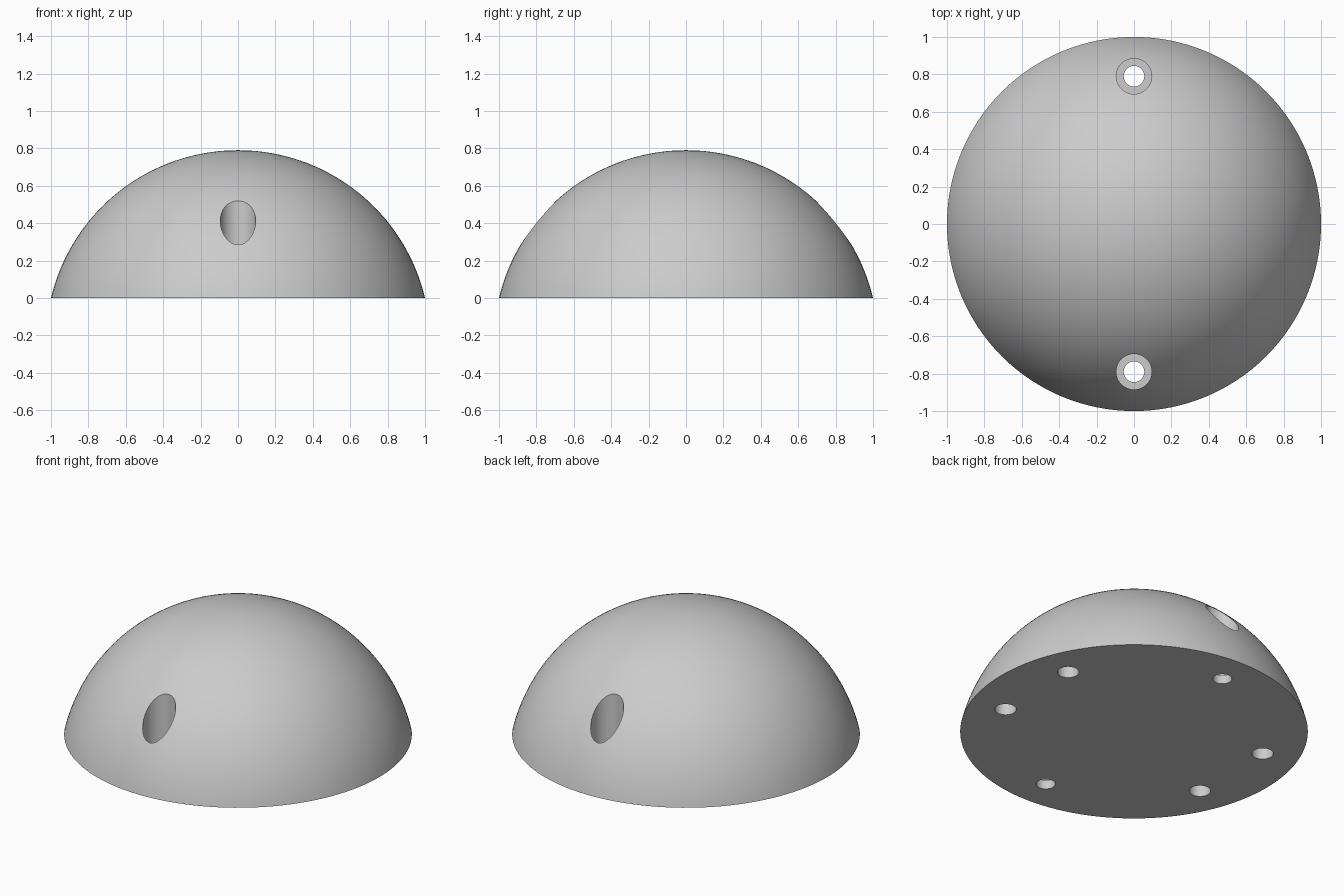
import bpy
import bmesh
from math import asin, cos, pi, radians, sin
from mathutils import Vector

cube = bpy.data.objects.get("Cube")
if cube:
    bpy.data.objects.remove(cube, do_unlink=True)

HEIGHT = 0.79
SPHERE_R = (1 + HEIGHT ** 2) / (2 * HEIGHT)

grey = bpy.data.materials.new("plain grey")
grey.use_nodes = True
grey.diffuse_color = (0.6, 0.6, 0.6, 1)
grey.node_tree.nodes["Principled BSDF"].inputs["Base Color"].default_value = (0.6, 0.6, 0.6, 1)


def lathe(name, profile, steps, location=(0, 0, 0)):
    """Spin a profile of (radius, z) points into a closed solid."""
    bm = bmesh.new()
    verts = [bm.verts.new((r, 0, z)) for r, z in profile]
    edges = [bm.edges.new(pair) for pair in zip(verts, verts[1:])]
    bmesh.ops.spin(bm, geom=verts + edges, axis=(0, 0, 1), cent=(0, 0, 0),
                   angle=2 * pi, steps=steps, use_duplicate=False)
    bmesh.ops.remove_doubles(bm, verts=bm.verts[:], dist=1e-5)
    # Merge each flat fan around the axis into one face
    flat = [v for v in bm.verts if Vector(v.co.xy).length < 1e-4
            and all(abs(f.normal.z) > 0.9999 for f in v.link_faces)]
    bmesh.ops.dissolve_verts(bm, verts=flat)
    bmesh.ops.recalc_face_normals(bm, faces=bm.faces[:])
    mesh = bpy.data.meshes.new(name)
    bm.to_mesh(mesh)
    bm.free()
    mesh.materials.append(grey)
    obj = bpy.data.objects.new(name, mesh)
    obj.location = location
    bpy.context.collection.objects.link(obj)
    return obj


# Solid dome: a spherical cap on a flat base
half_angle = pi - asin(1 / SPHERE_R) if HEIGHT > SPHERE_R else asin(1 / SPHERE_R)
rings = 40
arc = [(SPHERE_R * sin(half_angle * i / rings),
        HEIGHT - SPHERE_R * (1 - cos(half_angle * i / rings)))
       for i in range(rings + 1)]
dome = lathe("dome", arc + [(0, 0)], 128)

cutters = []

# Counterbored screw holes, front and back
bore = [(0, -0.1), (0.055, -0.1), (0.055, 0.055), (0.095, 0.055), (0.095, 1), (0, 1)]
for side in (-1, 1):
    cutters.append(lathe("screw_hole_cutter", bore, 48, (0, side * 0.79, 0)))

# Blind round pockets in the underside
pocket = [(0, -0.1), (0.062, -0.1), (0.062, 0.12), (0, 0.12)]
for sx in (-1, 1):
    for sy in (-1, 1):
        cutters.append(lathe("pocket_cutter", pocket, 48, (sx * 0.73, sy * 0.28, 0)))

# Cut all holes, then discard the cutters
bpy.ops.object.select_all(action="DESELECT")
bpy.context.view_layer.objects.active = dome
dome.select_set(True)
for cutter in cutters:
    cutter.hide_render = True
    cut = dome.modifiers.new("hole", "BOOLEAN")
    cut.operation = "DIFFERENCE"
    cut.solver = "EXACT"
    cut.object = cutter
    bpy.ops.object.modifier_apply(modifier=cut.name)
    bpy.data.objects.remove(cutter, do_unlink=True)

bpy.ops.object.shade_smooth_by_angle(angle=radians(30))
